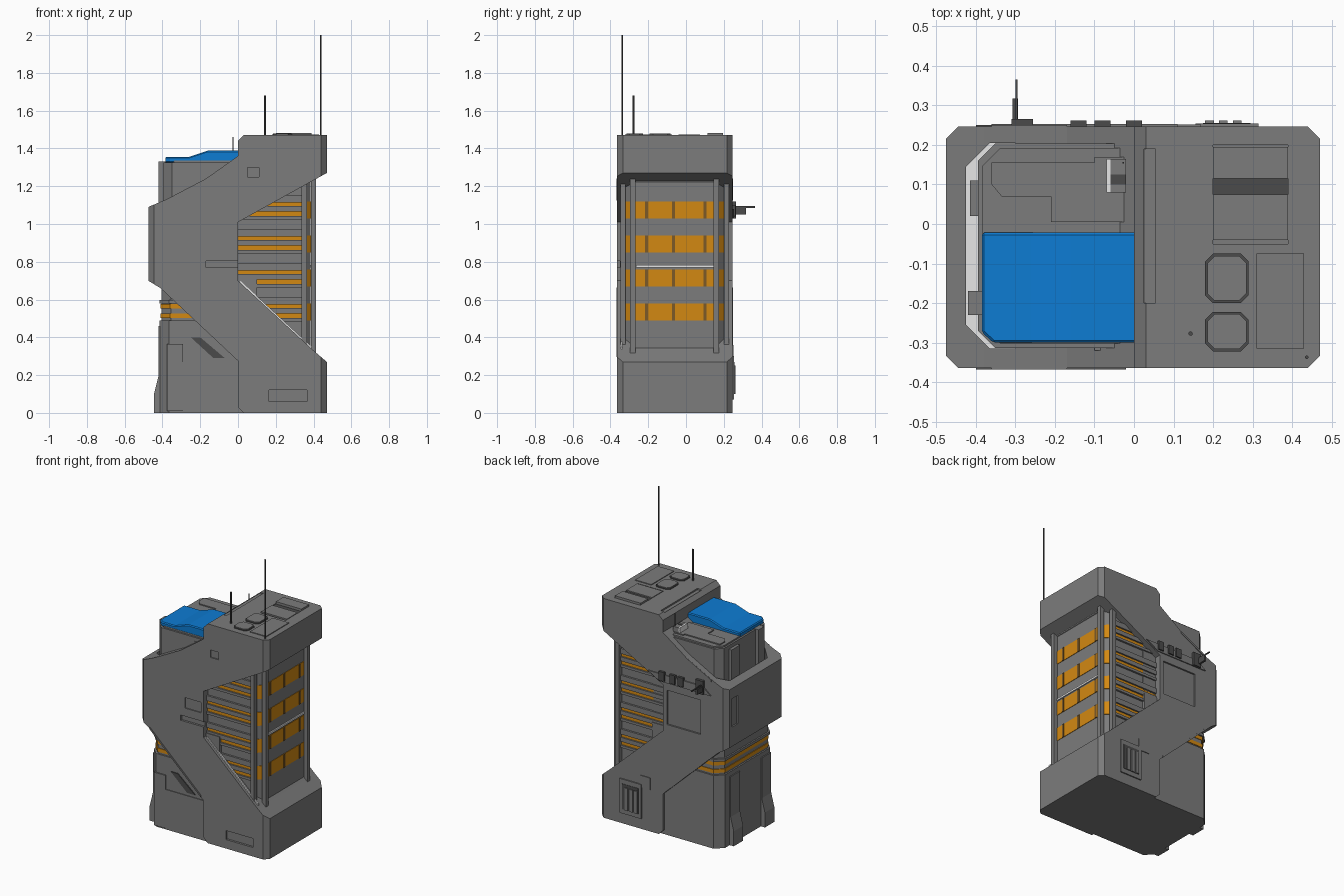
import bpy, bmesh
from mathutils import Vector

cube = bpy.data.objects.get("Cube")
if cube:
    bpy.data.objects.remove(cube, do_unlink=True)


def material(name, rgb):
    m = bpy.data.materials.new(name)
    m.use_nodes = True
    m.diffuse_color = (*rgb, 1)
    m.node_tree.nodes["Principled BSDF"].inputs["Base Color"].default_value = (*rgb, 1)
    return m


GREY = material("concrete grey", (0.2, 0.2, 0.2))
DARK = material("dark metal", (0.07, 0.07, 0.07))
ORANGE = material("window orange", (0.65, 0.25, 0.006))
BROWN = material("mullion brown", (0.2, 0.1, 0.02))
BLUE = material("roof blue", (0.004, 0.2, 0.65))
WHITE = material("light strip white", (0.9, 0.9, 0.9))


def finish(name, bm, mat):
    bmesh.ops.recalc_face_normals(bm, faces=bm.faces)
    me = bpy.data.meshes.new(name)
    bm.to_mesh(me)
    bm.free()
    me.materials.append(mat)
    ob = bpy.data.objects.new(name, me)
    bpy.context.collection.objects.link(ob)
    return ob


def sweep(bm, pts, offset):
    face = bm.faces.new([bm.verts.new(p) for p in pts])
    new = bmesh.ops.extrude_face_region(bm, geom=[face])["geom"]
    verts = [g for g in new if isinstance(g, bmesh.types.BMVert)]
    bmesh.ops.translate(bm, verts=verts, vec=Vector(offset))


def side_prism(name, profile, y0, y1, mat):
    """Extrude an x-z profile along y."""
    bm = bmesh.new()
    sweep(bm, [(x, y0, z) for x, z in profile], (0, y1 - y0, 0))
    return finish(name, bm, mat)


def plan_prism(name, plan, z0, z1, mat):
    """Extrude an x-y plan upward."""
    bm = bmesh.new()
    sweep(bm, [(x, y, z0) for x, y in plan], (0, 0, z1 - z0))
    return finish(name, bm, mat)


def octagon(x0, x1, y0, y1, left, right, grow=0):
    """Rectangle plan with its left and right corner pairs chamfered."""
    x0, x1, y0, y1 = x0 - grow, x1 + grow, y0 - grow, y1 + grow
    return [(x0 + left, y0), (x1 - right, y0), (x1, y0 + right), (x1, y1 - right),
            (x1 - right, y1), (x0 + left, y1), (x0, y1 - left), (x0, y0 + left)]


def boxes(name, spans, mat):
    """One object from (x0, x1, y0, y1, z0, z1) spans."""
    bm = bmesh.new()
    for x0, x1, y0, y1, z0, z1 in spans:
        sweep(bm, [(x0, y0, z0), (x1, y0, z0), (x1, y1, z0), (x0, y1, z0)], (0, 0, z1 - z0))
    return finish(name, bm, mat)


def boolean(ob, cutter, operation):
    m = ob.modifiers.new(operation.title(), "BOOLEAN")
    m.operation, m.solver, m.object = operation, "EXACT", cutter
    cutter.hide_render = True
    cutter.hide_set(True)


def bevel(ob, width):
    m = ob.modifiers.new("Bevel", "BEVEL")
    m.width, m.segments, m.limit_method = width, 1, "ANGLE"


FRONT, BACK = -0.364, 0.246

# Zigzag outer shell: base, leaning band and roof cap in one profile
shell = side_prism("outer_shell", [
    (0.03, 0), (0.47, 0), (0.47, 0.27), (0.4, 0.33), (0, 0.7), (0, 1.01), (0.47, 1.27),
    (0.47, 1.47), (0.03, 1.47), (0, 1.44), (0, 1.36), (-0.17, 1.24), (-0.38, 1.13),
    (-0.475, 1.09), (-0.475, 0.7), (-0.41, 0.66), (0, 0.275), (0, 0.03)], FRONT, BACK, GREY)
boolean(shell, plan_prism("corner_cutter", octagon(-0.475, 0.47, FRONT, BACK, 0.03, 0.03),
                          -0.1, 1.6, GREY), "INTERSECT")
boolean(shell, plan_prism("ring_gap_cutter", octagon(-0.425, -0.3, -0.315, 0.205, 0.06, 0),
                          0.8, 1.5, GREY), "DIFFERENCE")
# Shallow recesses in front, back, side and roof
boolean(shell, boxes("recess_cutter", [
    (0.165, 0.365, -0.4, -0.35, 0.06, 0.12), (-0.17, 0.02, -0.4, -0.35, 0.77, 0.805),
    (0.05, 0.11, -0.4, -0.356, 1.25, 1.3), (-0.14, -0.02, -0.4, -0.357, 0.86, 0.93),
    (-0.5, -0.465, 0.13, 0.19, 0.83, 1.02), (-0.28, -0.03, 0.235, 0.3, 0.75, 0.98),
    (0.2, 0.39, -0.05, 0.2, 1.462, 1.5), (0.025, 0.055, -0.2, 0.19, 1.46, 1.5)], GREY),
    "DIFFERENCE")

# Inner core with window bands
CORE = (-0.1, 0.385, -0.32, 0.2, 0, 0.05)
plan_prism("window_core", octagon(*CORE), 0.3, 1.3, GREY)
for i, z in enumerate((0.49, 0.67, 0.85, 1.03)):
    plan_prism(f"window_band_{i + 1}", octagon(*CORE, grow=0.003), z, z + 0.09, ORANGE)
    boxes(f"window_mullions_{i + 1}", [
        (0.38, 0.391, y - 0.008, y + 0.008, z, z + 0.09) for y in (-0.21, -0.065, 0.1)], BROWN)
    boxes(f"bay_strips_{i + 1}", [
        (-0.05, 0.335, y0, y1, z + a, z + b)
        for y0, y1 in ((-0.333, -0.31), (0.19, 0.213))
        for a, b in ((-0.005, 0.012), (0.036, 0.064), (0.085, 0.12))], GREY)

# Corner columns of the window bay
boxes("bay_columns", [
    (x - 0.014, x + 0.014, y - 0.014, y + 0.014, 0.3, 1.26)
    for x, y in ((0.4, -0.282), (0.35, -0.334), (0.4, 0.16), (0.35, 0.214))], GREY)
boxes("side_lights", [(0.38, 0.393, -0.265, 0.145, z, z + 0.012)
                      for z in (0.77, 1.225)], WHITE)
side_prism("slope_light", [(0.01, 0.69), (0.39, 0.339), (0.39, 0.35), (0.01, 0.701)],
           -0.345, -0.335, WHITE)

# Upper left tower and gap floor
UPPER = (-0.395, 0.1, -0.314, 0.204, 0.045, 0)
plan_prism("upper_tower", octagon(*UPPER), 0.75, 1.325, GREY)
plan_prism("tower_rim", octagon(*UPPER, grow=-0.012), 1.3, 1.335, GREY)
plan_prism("gap_floor_light", octagon(-0.43, -0.3, -0.318, 0.208, 0.06, 0), 0.795, 0.803, WHITE)
boxes("tower_side_blocks", [
    (-0.42, -0.38, -0.23, -0.17, 0.95, 1.33), (-0.415, -0.38, 0.02, 0.11, 0.95, 1.3)], GREY)

# Lower left body with wrapped strips
LOWER = (-0.405, 0.1, -0.338, 0.218, 0.05, 0)
plan_prism("lower_body", octagon(*LOWER, grow=0.01), 0, 0.49, GREY)
plan_prism("lower_neck", octagon(*LOWER), 0.45, 0.72, GREY)
for i, z in enumerate((0.502, 0.553)):
    plan_prism(f"neck_strip_{i + 1}", octagon(*LOWER, grow=0.004), z, z + 0.024, ORANGE)
plan_prism("neck_ledge", octagon(*LOWER, grow=0.01), 0.58, 0.598, GREY)
fin = [(-0.3, 0), (-0.445, 0), (-0.445, 0.1), (-0.422, 0.19), (-0.422, 0.46), (-0.3, 0.46)]
for name, y0, y1 in (("front_fin", -0.3, -0.2), ("back_fin", 0.03, 0.13)):
    side_prism(name, fin, y0, y1, GREY)
boxes("lower_front_panel", [(-0.375, -0.29, -0.356, -0.33, 0.01, 0.365),
                            (-0.29, 0.01, -0.353, -0.33, 0.01, 0.27)], GREY)
side_prism("lower_front_vent", [(-0.25, 0.4), (-0.2, 0.4), (-0.07, 0.29), (-0.13, 0.29)],
           -0.354, -0.34, DARK)

# Thin trims along the leaning band
for name, y0, y1 in (("front_trim", FRONT - 0.004, -0.33), ("back_trim", 0.21, BACK + 0.004)):
    side_prism(name + "_lower", [(-0.4, 0.665), (-0.02, 0.308), (-0.02, 0.295), (-0.4, 0.652)],
               y0, y1, GREY)
    side_prism(name + "_upper", [(-0.36, 1.125), (-0.17, 1.226), (-0.17, 1.24), (-0.36, 1.139)],
               y0, y1, GREY)

# Blue roof canopy, sloping to the left
canopy = side_prism("roof_canopy", [
    (-0.385, 1.325), (-0.385, 1.355), (-0.26, 1.355), (-0.16, 1.388), (0.017, 1.388),
    (0.017, 1.325)], -0.3, -0.022, BLUE)
boolean(canopy, plan_prism("canopy_cutter", [
    (-0.345, -0.31), (0.03, -0.31), (0.03, 0), (-0.4, 0), (-0.4, -0.26)], 1.2, 1.5, BLUE),
    "INTERSECT")
bevel(canopy, 0.006)

# Lower roof details
plan_prism("lower_roof_panel", [
    (-0.21, 0.005), (-0.01, 0.005), (-0.01, 0.17), (-0.1, 0.17), (-0.1, 0.155), (-0.36, 0.155),
    (-0.36, 0.1), (-0.335, 0.07), (-0.21, 0.07)], 1.33, 1.342, GREY)
boxes("lower_roof_vent", [(-0.068, -0.02, 0.08, 0.165, 1.33, 1.375)], GREY)
boxes("vent_slot", [(-0.06, -0.02, 0.1, 0.125, 1.37, 1.377)], DARK)
boxes("vent_light", [(-0.07, -0.06, 0.08, 0.165, 1.34, 1.377)], WHITE)

# Cap roof details
for i, (y0, y1) in enumerate(((-0.2, -0.075), (-0.322, -0.222))):
    plan_prism(f"roof_hatch_rim_{i + 1}", octagon(0.18, 0.29, y0, y1, 0.02, 0.02),
               1.46, 1.474, DARK)
    plan_prism(f"roof_hatch_{i + 1}", octagon(0.18, 0.29, y0, y1, 0.018, 0.018, -0.006),
               1.46, 1.479, GREY)
boxes("roof_slabs", [(0.2, 0.39, 0.115, 0.195, 1.45, 1.482), (0.2, 0.39, -0.04, 0.075, 1.45, 1.474),
                     (0.31, 0.43, -0.315, -0.075, 1.46, 1.475)], GREY)
boxes("roof_slab_groove", [(0.2, 0.39, 0.075, 0.115, 1.45, 1.466)], DARK)

# Antennas
for name, x, y, r, z0, z1 in (("tall_antenna", 0.437, -0.337, 0.004, 1.46, 2.0),
                              ("short_antenna", 0.143, -0.277, 0.005, 1.46, 1.68),
                              ("thin_antenna", -0.027, 0.155, 0.002, 1.36, 1.46)):
    plan_prism(name, octagon(x - r, x + r, y - r, y + r, r / 2, r / 2), z0, z1, DARK)

# Back vent panel with upright slats
boxes("back_vent", [(0.155, 0.315, 0.23, 0.254, 0.07, 0.3),
                    (0.09, 0.17, 0.23, 0.251, 0.28, 0.36)], GREY)
boxes("back_vent_recess", [(0.175, 0.295, 0.25, 0.256, 0.1, 0.27)], DARK)
boxes("back_vent_slats", [(x, x + 0.022, 0.25, 0.262, 0.1, 0.25)
                          for x in (0.18, 0.215, 0.25)], GREY)

# Back service ledge and outlet
side_prism("back_ledge", [(-0.36, 1.03), (0.02, 1.03), (0.11, 1.08), (-0.3, 1.08)],
           0.23, 0.253, GREY)
boxes("back_ledge_units", [(x, x + 0.04, 0.24, 0.262, 1.04, 1.1)
                           for x in (-0.16, -0.1, -0.02)], DARK)
boxes("back_outlet", [(-0.31, -0.255, 0.24, 0.265, 1.03, 1.12),
                      (-0.307, -0.293, 0.25, 0.318, 1.05, 1.085)], DARK)
boxes("back_rod", [(-0.3, -0.294, 0.25, 0.366, 1.086, 1.094)], DARK)
